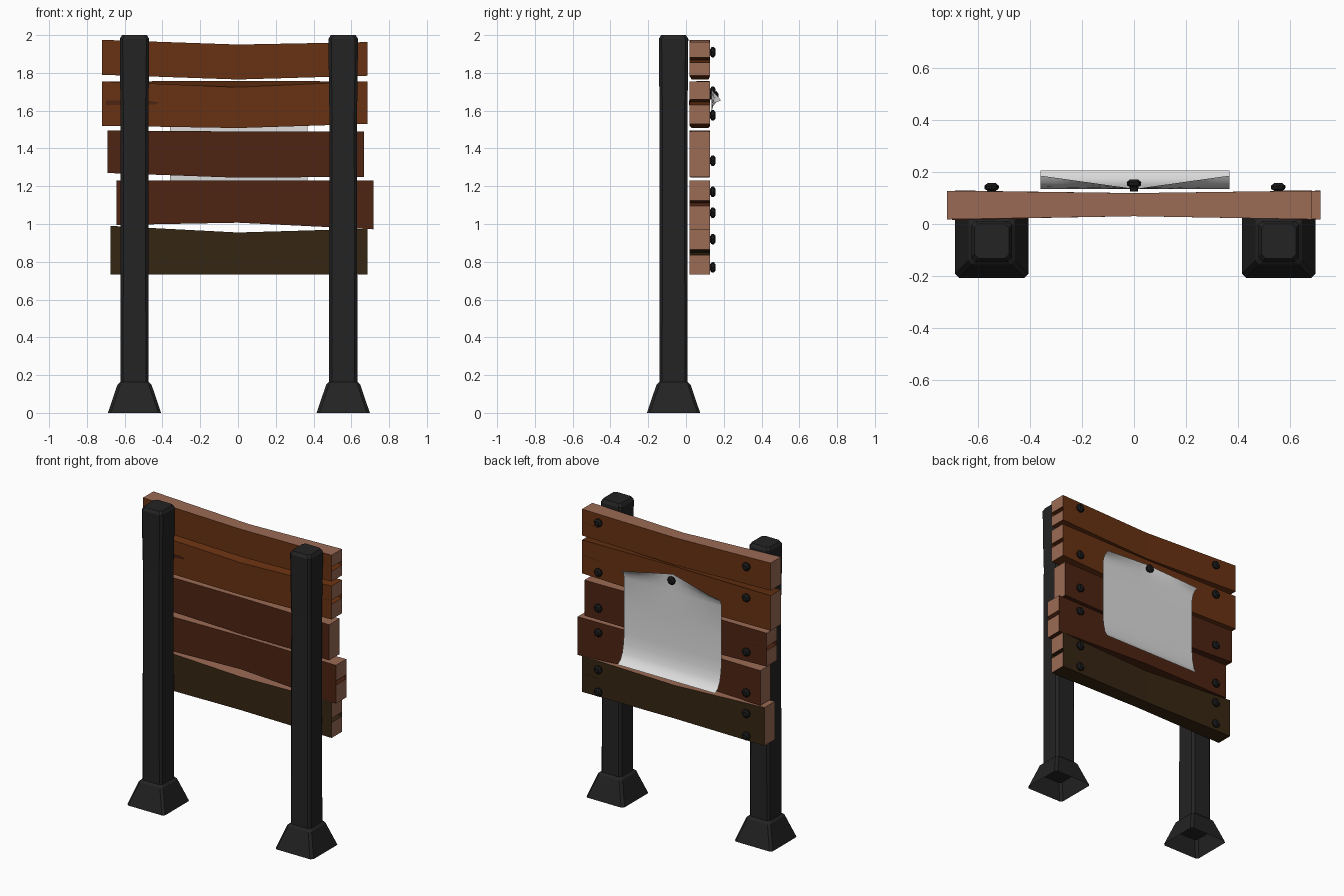
import bpy, bmesh, math
from mathutils import Vector

if "Cube" in bpy.data.objects:
    bpy.data.objects.remove(bpy.data.objects["Cube"])


def material(name, r, g, b):
    m = bpy.data.materials.new(name)
    m.use_nodes = True
    m.diffuse_color = (r, g, b, 1)
    bsdf = m.node_tree.nodes["Principled BSDF"]
    bsdf.inputs["Base Color"].default_value = (r, g, b, 1)
    bsdf.inputs["Roughness"].default_value = 0.8
    return m


ORANGE = material("orange_wood", 0.14, 0.032, 0.006)
RED = material("red_brown_wood", 0.075, 0.017, 0.006)
OLIVE = material("olive_wood", 0.036, 0.019, 0.006)
GRAIN = material("pale_cut_wood", 0.33, 0.145, 0.09)
IRON = material("dark_post", 0.017, 0.017, 0.017)
BOLT = material("black_bolt", 0.01, 0.01, 0.01)
PAPER = material("paper", 0.72, 0.72, 0.72)


def finish(name, bm, *mats, fix=True):
    if fix:
        bmesh.ops.recalc_face_normals(bm, faces=bm.faces)
    mesh = bpy.data.meshes.new(name)
    bm.to_mesh(mesh)
    bm.free()
    for m in mats:
        mesh.materials.append(m)
    ob = bpy.data.objects.new(name, mesh)
    bpy.context.collection.objects.link(ob)
    return ob


def loft(name, rings, mat, cap_start=True):
    """Skin a list of equal-length point rings."""
    bm = bmesh.new()
    vs = [[bm.verts.new(p) for p in ring] for ring in rings]
    n = len(vs[0])
    for a, b in zip(vs, vs[1:]):
        for i in range(n):
            j = (i + 1) % n
            bm.faces.new((a[i], a[j], b[j], b[i]))
    bm.faces.new(vs[-1])
    if cap_start:
        bm.faces.new(vs[0][::-1])
    return finish(name, bm, mat)


def chamfered_square(x, y, z, h, c=0.015):
    k = h - c
    pts = [(h, -k), (h, k), (k, h), (-k, h), (-h, k), (-h, -k), (-k, -h), (k, -h)]
    return [(x + a, y + b, z) for a, b in pts]


# Posts with flared feet
POST_Y = -0.066
for side, x in (("right", -0.548), ("left", 0.557)):
    profile = [(0.08, 0.075), (0.3, 0.075), (1.57, 0.073), (1.75, 0.076),
               (1.98, 0.078), (2.0, 0.066)]
    loft(f"{side}_post", [chamfered_square(x, POST_Y, z, h) for z, h in profile], IRON)
    foot = [(0, 0.141), (0.15, 0.09), (0.165, 0.074)]
    loft(f"{side}_foot", [chamfered_square(x, POST_Y, z, h) for z, h in foot],
         IRON, cap_start=False)


# Planks: outline with a bowed middle and split ends, extruded in depth
def plank(name, mat, x0, x1, top, bottom, split_r=None, split_l=None,
          depth=0.12, front_dip=0.0, pale_top=True):
    def split(x, z, sign):
        w = 0.014
        return [(x, z - sign * w), (x - sign * depth, z), (x, z + sign * w)]
    outline = [(x0, bottom[0]), (0, bottom[1]), (x1, bottom[2])]
    if split_r:
        outline += split(x1, split_r, 1)
    outline += [(x1, top[2]), (0, top[1]), (x0, top[0])]
    if split_l:
        outline += split(x0, split_l, -1)

    bm = bmesh.new()
    front, back = [], []
    for x, z in outline:
        mid = x == 0
        dip = front_dip if mid and z == top[1] else 0
        front.append(bm.verts.new((x, 0.03 if mid else 0.018, z - dip)))
        back.append(bm.verts.new((x, 0.119 if mid else 0.128, z)))
    n = len(outline)
    caps = [bm.faces.new(front), bm.faces.new(back[::-1])]
    for i in range(n):
        j = (i + 1) % n
        bm.faces.new((front[i], back[i], back[j], front[j]))
    bmesh.ops.triangulate(bm, faces=caps)
    bmesh.ops.recalc_face_normals(bm, faces=bm.faces)
    middle = (top[1] + bottom[1]) / 2
    for f in bm.faces:
        on_top = f.normal.z > 0.8 and f.calc_center_median().z > middle + 0.06
        if abs(f.normal.x) > 0.8 or (pale_top and on_top):
            f.material_index = 1
    return finish(name, bm, mat, GRAIN)


plank("plank_1", ORANGE, -0.72, 0.685, (1.975, 1.95, 1.963), (1.79, 1.765, 1.785),
      split_r=1.868)
plank("plank_2", ORANGE, -0.72, 0.685, (1.755, 1.757, 1.755), (1.52, 1.508, 1.53),
      split_r=1.645, front_dip=0.033, pale_top=False)
plank("plank_3", RED, -0.69, 0.667, (1.495, 1.49, 1.49), (1.27, 1.245, 1.25),
      split_l=1.39, depth=0.08)
plank("plank_4", RED, -0.643, 0.717, (1.23, 1.23, 1.23), (0.995, 1.007, 0.972),
      split_r=1.11, depth=0.02)
plank("plank_5", OLIVE, -0.675, 0.685, (0.99, 0.955, 0.975), (0.732, 0.732, 0.732),
      split_r=0.85)

# Tapered crack on the front of the second plank
bm = bmesh.new()
crack = [(-0.7, 1.63), (-0.45, 1.632), (-0.415, 1.641), (-0.45, 1.65), (-0.7, 1.655)]
bm.faces.new([bm.verts.new((x, 0.027 + x * 0.012 / 0.72, z)) for x, z in crack])
bm.faces.ensure_lookup_table()
ext = bmesh.ops.extrude_face_region(bm, geom=bm.faces[:])
bmesh.ops.translate(bm, vec=(0, 0.006, 0),
                    verts=[v for v in ext["geom"] if isinstance(v, bmesh.types.BMVert)])
finish("plank_crack", bm, RED)


# Bolts
def bolt(name, x, y, z):
    rings = []
    for r, d in ((0.015, -0.012), (0.017, 0.006), (0.027, 0.012), (0.028, 0.024), (0.016, 0.034)):
        rings.append([(x + r * math.cos(i * math.pi / 4), y + d, z + r * math.sin(i * math.pi / 4))
                      for i in range(8)])
    loft(name, rings, BOLT)


columns = {"left": (0.555, (1.91, 1.575, 1.335, 1.17, 0.92, 0.77)),
           "right": (-0.548, (1.91, 1.7, 1.335, 1.06, 0.92, 0.77))}
for side, (x, heights) in columns.items():
    for i, z in enumerate(heights, 1):
        bolt(f"{side}_bolt_{i}", x, 0.123, z)
bolt("paper_bolt", 0, 0.137, 1.675)

# Paper sheet: bottom edge curls out, top corners fold forward
bm = bmesh.new()
flat = [(0.135, 1.59), (0.135, 1.4), (0.135, 1.22), (0.141, 1.15),
        (0.154, 1.09), (0.175, 1.05), (0.205, 1.03)]
middle_top = [(0.135, 1.71), (0.135, 1.68), (0.135, 1.64)]
corner_top = [(0.186, 1.655), (0.162, 1.645), (0.144, 1.625)]
COLS = 12
rows = []
for k in range(len(middle_top) + len(flat)):
    row = []
    for i in range(COLS + 1):
        x = -0.36 + 0.727 * i / COLS
        t = min(abs(x - 0.0035) / 0.3635, 1)
        if k < len(middle_top):
            y, z = Vector(middle_top[k]).lerp(Vector(corner_top[k]), t)
        else:
            y, z = flat[k - len(middle_top)]
        row.append(bm.verts.new((x, y, z)))
    rows.append(row)
for a, b in zip(rows, rows[1:]):
    for i in range(COLS):
        f = bm.faces.new((a[i], a[i + 1], b[i + 1], b[i]))
        f.smooth = True
finish("paper_sheet", bm, PAPER, fix=False)
